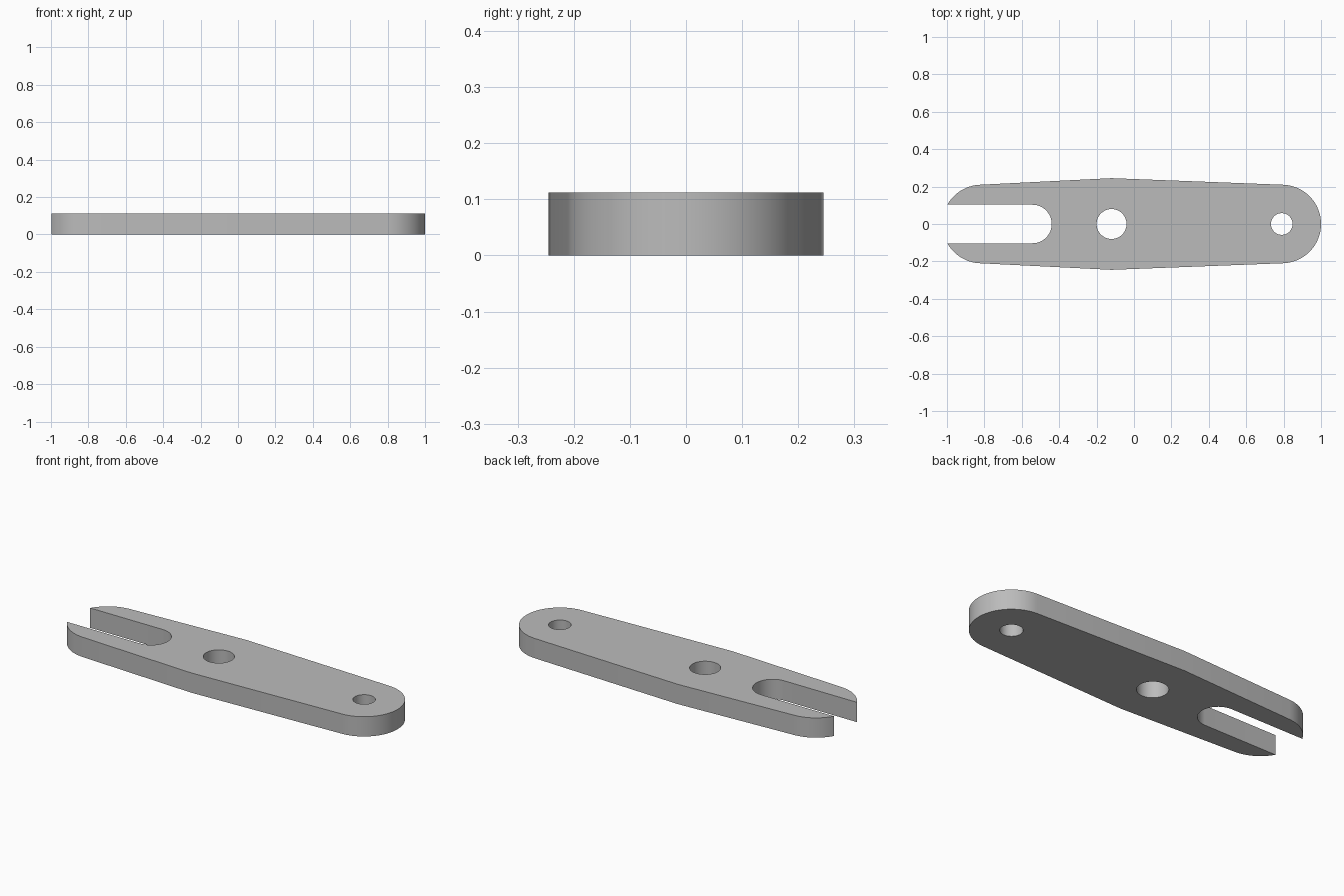
import bpy
import bmesh
from math import cos, sin, pi, asin, atan2, hypot
from mathutils import Vector

if "Cube" in bpy.data.objects:
    bpy.data.objects.remove(bpy.data.objects["Cube"], do_unlink=True)

HEIGHT = 0.112
END_R = 0.21            # radius of both rounded ends
RIGHT_X, LEFT_X = 0.79, -0.815
PIVOT_X, HALF_WIDTH = -0.12, 0.245
SLOT_R, SLOT_X = 0.103, -0.543


def arc(cx, r, start, end, steps):
    """Points on an arc centred on the long axis."""
    return [(cx + r * cos(start + (end - start) * i / steps),
             r * sin(start + (end - start) * i / steps)) for i in range(steps + 1)]


def circle(cx, r, steps=64):
    return arc(cx, r, 0, 2 * pi, steps)[:-1]


def tangent_angle(cx):
    """Angle where the straight flank from the widest point meets an end arc."""
    dx = abs(cx - PIVOT_X)
    return pi / 2 - (atan2(HALF_WIDTH, dx) - asin(END_R / hypot(dx, HALF_WIDTH)))


# Outline: rounded end, tapered flanks, slotted end cut off flat at the tips
a = tangent_angle(RIGHT_X)
b = pi - tangent_angle(LEFT_X)
tip = pi - asin(SLOT_R / END_R)
outline = arc(RIGHT_X, END_R, -a, a, 48)
outline.append((PIVOT_X, HALF_WIDTH))
outline += arc(LEFT_X, END_R, b, tip, 16)
outline += arc(SLOT_X, SLOT_R, pi / 2, -pi / 2, 32)
outline += arc(LEFT_X, END_R, -tip, -b, 16)
outline.append((PIVOT_X, -HALF_WIDTH))

# Plate with two through holes
bm = bmesh.new()
for loop in (outline, circle(PIVOT_X, 0.08), circle(RIGHT_X, 0.058)):
    verts = [bm.verts.new((x, y, 0)) for x, y in loop]
    for i, v in enumerate(verts):
        bm.edges.new((verts[i - 1], v))
bmesh.ops.triangle_fill(bm, use_beauty=True, use_dissolve=False,
                        edges=bm.edges[:], normal=Vector((0, 0, 1)))
solid = bmesh.ops.extrude_face_region(bm, geom=bm.faces[:], use_keep_orig=True)
top = [g for g in solid["geom"] if isinstance(g, bmesh.types.BMVert)]
bmesh.ops.translate(bm, verts=top, vec=(0, 0, HEIGHT))
bmesh.ops.recalc_face_normals(bm, faces=bm.faces[:])
mesh = bpy.data.meshes.new("link_arm")
bm.to_mesh(mesh)
bm.free()

arm = bpy.data.objects.new("link_arm", mesh)
bpy.context.collection.objects.link(arm)

# Plain grey metal
grey = bpy.data.materials.new("plain_grey")
grey.use_nodes = True
grey.diffuse_color = (0.5, 0.5, 0.5, 1)
grey.node_tree.nodes["Principled BSDF"].inputs["Base Color"].default_value = (0.5, 0.5, 0.5, 1)
mesh.materials.append(grey)

bpy.ops.object.select_all(action="DESELECT")
arm.select_set(True)
bpy.context.view_layer.objects.active = arm
bpy.ops.object.shade_smooth_by_angle(angle=pi / 6)
